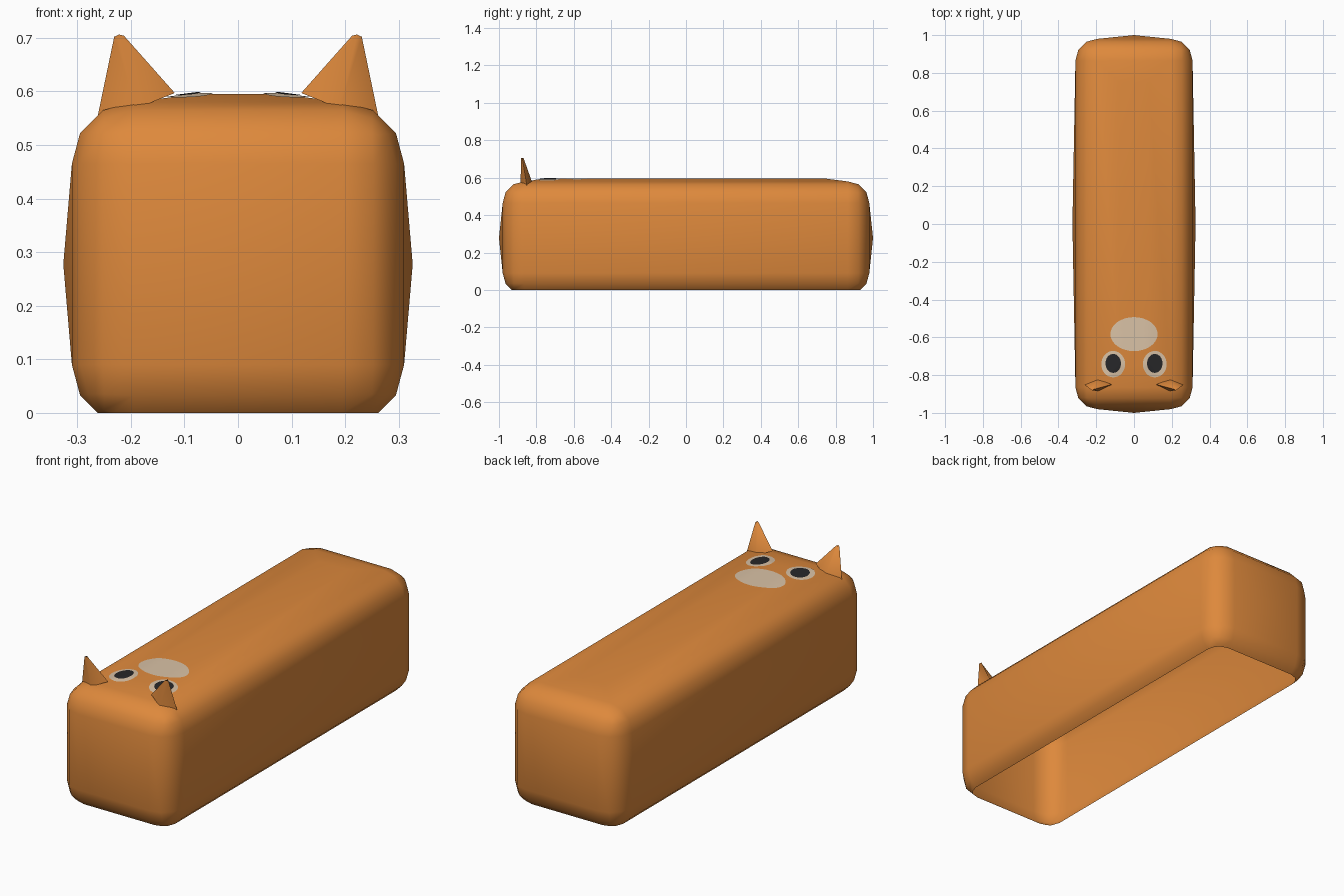
import bpy, bmesh, math
from mathutils import Vector
from mathutils.bvhtree import BVHTree

if "Cube" in bpy.data.objects:
    bpy.data.objects.remove(bpy.data.objects["Cube"])


def material(name, rgb):
    m = bpy.data.materials.new(name)
    m.diffuse_color = (*rgb, 1)
    m.use_nodes = True
    m.node_tree.nodes["Principled BSDF"].inputs["Base Color"].default_value = m.diffuse_color
    return m


ORANGE = material("orange fur", (0.73, 0.25, 0.045))
CREAM = material("cream", (0.70, 0.54, 0.38))
BLACK = material("dark pupil", (0.02, 0.02, 0.022))


def finish(bm, name, mat, angle=50):
    me = bpy.data.meshes.new(name)
    bm.to_mesh(me)
    ob = bpy.data.objects.new(name, me)
    bpy.context.collection.objects.link(ob)
    me.materials.append(mat)
    bpy.ops.object.select_all(action='DESELECT')
    ob.select_set(True)
    bpy.context.view_layer.objects.active = ob
    bpy.ops.object.shade_smooth_by_angle(angle=math.radians(angle))
    return ob


# Body: rounded box with slightly bulging panels, open underneath
bm = bmesh.new()
bmesh.ops.create_cube(bm, size=2)
for v in bm.verts:
    v.co = Vector((v.co.x * 0.31, v.co.y * 0.98, 0.2775 + v.co.z * 0.3025))
bmesh.ops.bevel(bm, geom=bm.edges[:], offset=0.115, segments=3, profile=0.5,
                affect='EDGES', clamp_overlap=True)
bm.normal_update()
panels = sorted(bm.faces, key=lambda f: -f.calc_area())[:6]
top = [f for f in panels if f.normal.z > 0.9]
walls = [f for f in panels if abs(f.normal.z) < 0.5]
for f in walls:
    n = f.normal.copy()
    d = 0.016 if abs(n.x) > 0.5 else 0.02
    poked = bmesh.ops.poke(bm, faces=[f])
    poked["verts"][0].co += n * d
bmesh.ops.inset_region(bm, faces=top, thickness=0.165, depth=0)
for v in top[0].verts:
    v.co.z += 0.015
bmesh.ops.bisect_plane(bm, geom=bm.verts[:] + bm.edges[:] + bm.faces[:],
                       plane_co=(0, 0, 0), plane_no=(0, 0, 1), clear_inner=True)
bm.normal_update()
surface = BVHTree.FromBMesh(bm)
finish(bm, "body", ORANGE)
bm.free()


def patch(name, cx, cy, rx, ry, lift, mat, rings=5, n=32):
    """Thin oval painted patch draped on the top of the body."""
    def drop(x, y):
        z = surface.ray_cast(Vector((x, y, 2)), Vector((0, 0, -1)))[0].z
        return (x, y, z + lift)
    b = bmesh.new()
    centre = b.verts.new(drop(cx, cy))
    prev = None
    for r in range(1, rings + 1):
        k = r / rings
        ring = [b.verts.new(drop(cx + rx * k * math.cos(math.tau * i / n),
                                 cy + ry * k * math.sin(math.tau * i / n)))
                for i in range(n)]
        for i in range(n):
            j = (i + 1) % n
            if prev:
                b.faces.new((prev[i], ring[i], ring[j], prev[j]))
            else:
                b.faces.new((centre, ring[i], ring[j]))
        prev = ring
    finish(b, name, mat)
    b.free()


def ear(name, s):
    """Flat four-sided horn-shaped ear leaning outwards."""
    b = bmesh.new()
    base = [(0.262, -0.85, 0.553), (0.19, -0.82, 0.568),
            (0.118, -0.85, 0.597), (0.19, -0.885, 0.568)]
    tip = [(0.231, -0.875, 0.702), (0.222, -0.869, 0.706),
           (0.213, -0.875, 0.704), (0.222, -0.881, 0.706)]
    lo = [b.verts.new((s * x, y, z)) for x, y, z in base]
    hi = [b.verts.new((s * x, y, z)) for x, y, z in tip]
    for i in range(4):
        j = (i + 1) % 4
        b.faces.new((lo[i], lo[j], hi[j], hi[i]))
    b.faces.new(hi)
    bmesh.ops.recalc_face_normals(b, faces=b.faces[:])
    finish(b, name, ORANGE, 75)
    b.free()


# Face on top: muzzle, eyes, pupils; ears beside it
patch("muzzle", 0, -0.583, 0.125, 0.09, 0.002, CREAM)
for side, s in (("left", -1), ("right", 1)):
    patch(side + "_eye", s * 0.11, -0.742, 0.063, 0.07, 0.002, CREAM)
    patch(side + "_pupil", s * 0.11, -0.738, 0.041, 0.05, 0.0035, BLACK)
    ear(side + "_ear", s)
